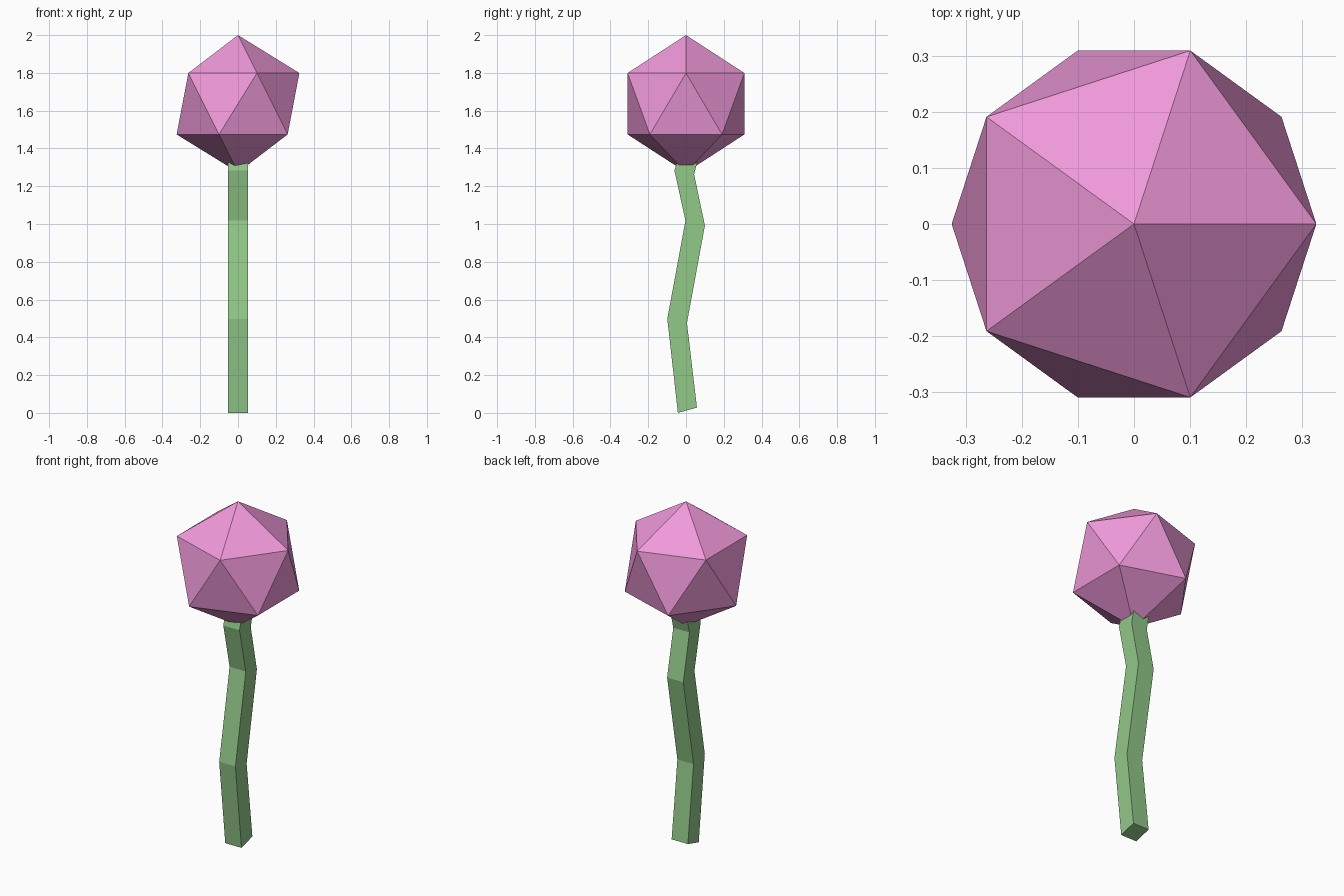
import bpy, bmesh

if "Cube" in bpy.data.objects:
    bpy.data.objects.remove(bpy.data.objects["Cube"])


def colour(obj, name, rgb):
    mat = bpy.data.materials.new(name)
    mat.diffuse_color = (*rgb, 1)
    mat.use_nodes = True
    mat.node_tree.nodes["Principled BSDF"].inputs["Base Color"].default_value = mat.diffuse_color
    obj.data.materials.append(mat)


# flower head: plain icosahedron
R = 0.3633
bpy.ops.mesh.primitive_ico_sphere_add(subdivisions=1, radius=R, location=(0, 0, 2 - R))
head = bpy.context.object
head.name = "flower_head"
colour(head, "pink", (0.87, 0.32, 0.70))

# stem: square section swept along a zigzag, as front/back (y, z) edge pairs
HALF = 0.0525
rings = [((-0.043, 0.0), (0.058, 0.028)),
         ((-0.099, 0.498), (0.005, 0.476)),
         ((-0.003, 1.018), (0.100, 0.992)),
         ((-0.061, 1.282), (0.043, 1.262)),
         ((0.000, 1.515), (0.100, 1.485))]
bm = bmesh.new()
loops = []
for (fy, fz), (by, bz) in rings:
    loops.append([bm.verts.new(c) for c in ((-HALF, fy, fz), (HALF, fy, fz),
                                            (HALF, by, bz), (-HALF, by, bz))])
for lo, hi in zip(loops, loops[1:]):
    for i in range(4):
        j = (i + 1) % 4
        bm.faces.new((lo[i], lo[j], hi[j], hi[i]))
bm.faces.new(loops[0][::-1])
bm.faces.new(loops[-1])
bmesh.ops.recalc_face_normals(bm, faces=bm.faces)
mesh = bpy.data.meshes.new("stem")
bm.to_mesh(mesh)
bm.free()
stem = bpy.data.objects.new("stem", mesh)
bpy.context.collection.objects.link(stem)
colour(stem, "green", (0.29, 0.58, 0.25))
